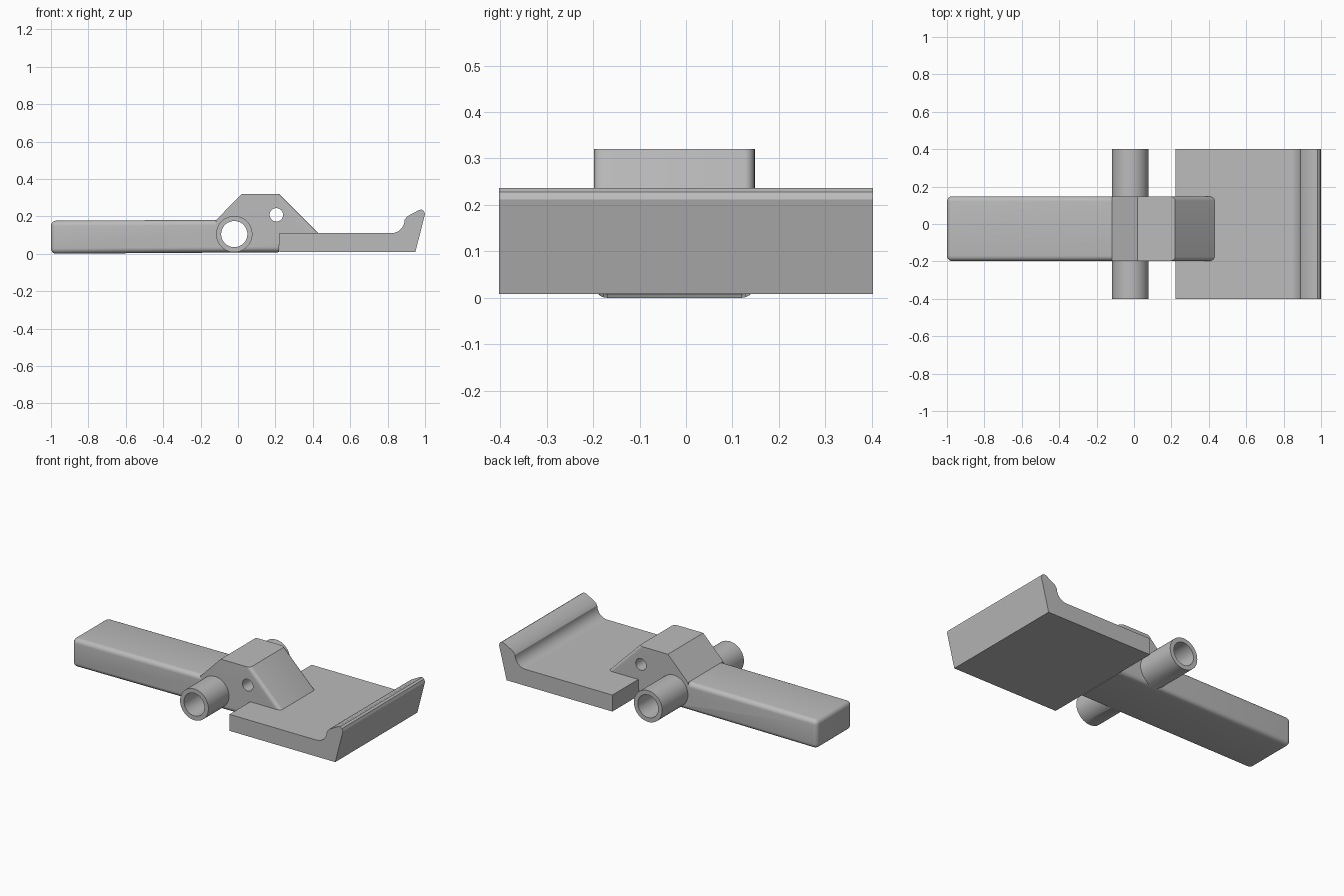
import bpy, bmesh, math
from mathutils import Vector

cube = bpy.data.objects.get("Cube")
if cube:
    bpy.data.objects.remove(cube, do_unlink=True)

grey = bpy.data.materials.new("plain grey")
grey.use_nodes = True
colour = (0.5, 0.5, 0.5, 1)
grey.diffuse_color = colour
grey.node_tree.nodes["Principled BSDF"].inputs["Base Color"].default_value = colour


def prism(name, profile, y0, y1, bevel=0, rule=None):
    """Extrude an (x, z) profile along y and round the edges chosen by a rule."""
    bm = bmesh.new()
    face = bm.faces.new([bm.verts.new((x, y0, z)) for x, z in profile])
    out = bmesh.ops.extrude_face_region(bm, geom=[face])
    moved = [v for v in out["geom"] if isinstance(v, bmesh.types.BMVert)]
    bmesh.ops.translate(bm, verts=moved, vec=(0, y1 - y0, 0))
    bmesh.ops.recalc_face_normals(bm, faces=bm.faces)
    if rule:
        edges = [e for e in bm.edges if rule(e.verts[0].co, e.verts[1].co)]
        bmesh.ops.bevel(bm, geom=edges, offset=bevel, segments=5,
                        profile=0.5, affect='EDGES')
    mesh = bpy.data.meshes.new(name)
    bm.to_mesh(mesh)
    bm.free()
    mesh.materials.append(grey)
    obj = bpy.data.objects.new(name, mesh)
    bpy.context.collection.objects.link(obj)
    return obj


def circle(x, z, r, n=48):
    return [(x + r * math.cos(math.tau * i / n), z + r * math.sin(math.tau * i / n))
            for i in range(n)]


def boolean(target, other, operation):
    mod = target.modifiers.new(operation.lower(), 'BOOLEAN')
    mod.operation = operation
    mod.solver = 'EXACT'
    mod.object = other
    bpy.context.view_layer.objects.active = target
    bpy.ops.object.modifier_apply(modifier=mod.name)
    bpy.data.objects.remove(other, do_unlink=True)


SIDE_FRONT, SIDE_BACK = -0.198, 0.148
AXLE = (-0.02, 0.105)

# Long handle, rounded everywhere except where it enters the hump
handle = prism("handle_body", [(-1, 0), (-1, 0.177), (0.22, 0.182), (0.22, 0.008)],
               SIDE_FRONT, SIDE_BACK, 0.028,
               lambda a, b: min(a.x, b.x) < -0.9)

# Raised hump, with the descending slope softened along its sides
hump = prism("hump", [(-0.117, 0.05), (-0.117, 0.18), (0.02, 0.32), (0.22, 0.32),
                      (0.43, 0.11), (0.43, 0.05), (0.22, 0.05)],
             SIDE_FRONT, SIDE_BACK, 0.022,
             lambda a, b: min(a.x, b.x) > 0.2 and min(a.z, b.z) > 0.1
             and abs(a.x - b.x) > 0.1)
boolean(handle, hump, 'UNION')

# Cross tube, bored through together with the handle
tube = prism("cross_tube", circle(*AXLE, 0.097), -0.4, 0.4)
boolean(handle, tube, 'UNION')
boolean(handle, prism("bore_cutter", circle(*AXLE, 0.07), -0.6, 0.6), 'DIFFERENCE')
boolean(handle, prism("pin_cutter", circle(0.205, 0.208, 0.036), -0.6, 0.6), 'DIFFERENCE')

# Wide plate with a filleted, hooked lip
fillet = [(0.82 + 0.07 * math.sin(t), 0.18 - 0.07 * math.cos(t))
          for t in (math.pi / 2 * i / 10 for i in range(11))]
tip = [(0.905, 0.2), (0.968, 0.234), (0.982, 0.236), (0.994, 0.228), (1.0, 0.212)]
plate = prism("hooked_plate", [(0.223, 0.008), (0.223, 0.11)] + fillet + tip
              + [(0.948, 0.008)], -0.402, 0.402)

for obj in (handle, plate):
    bpy.ops.object.select_all(action='DESELECT')
    obj.select_set(True)
    bpy.context.view_layer.objects.active = obj
    bpy.ops.object.shade_smooth_by_angle(angle=math.radians(30))
